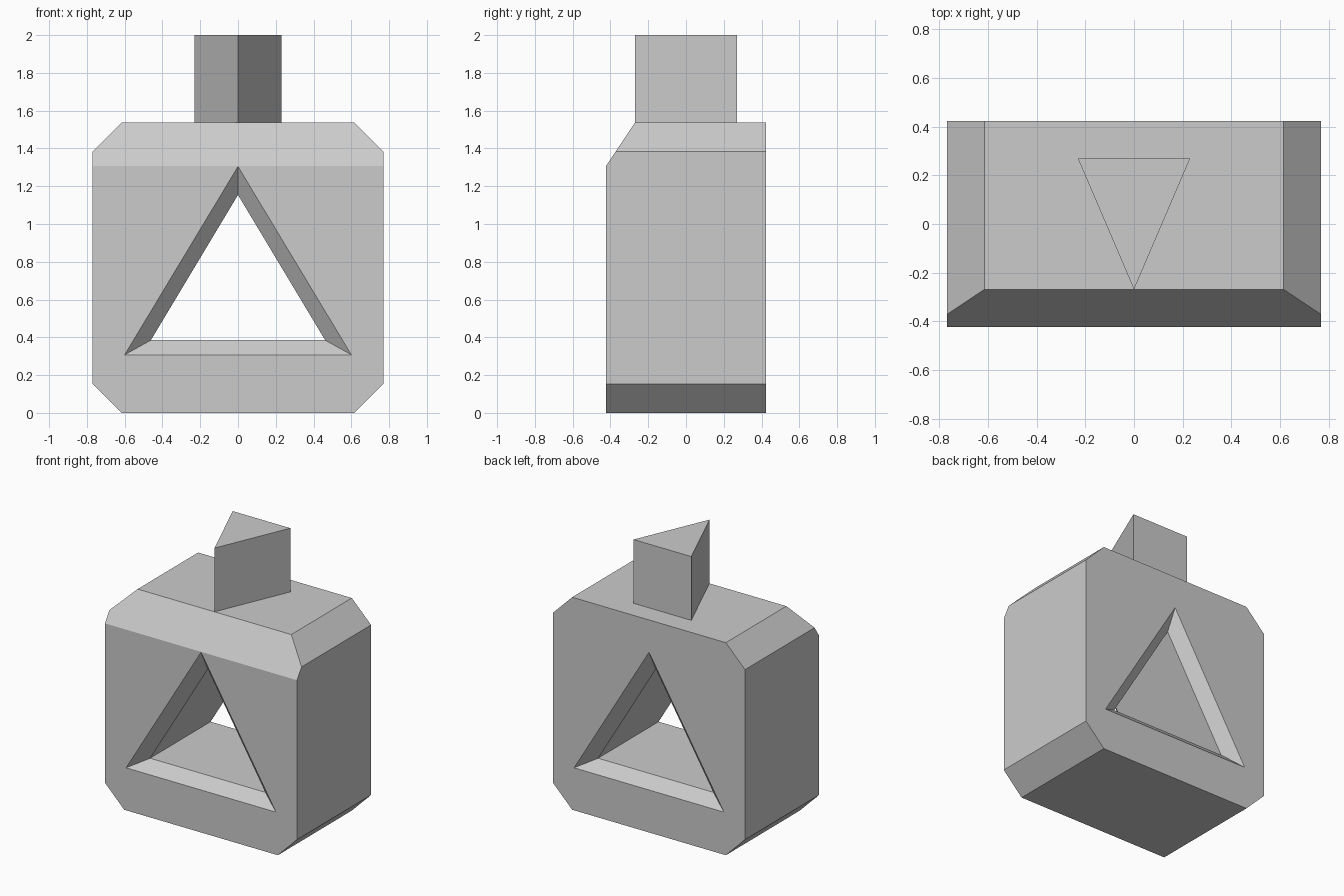
import bpy
import bmesh
from mathutils import Vector

U = 2 / 26            # design unit: the whole model is 26 units tall
D = 5.5               # half depth in units

cube = bpy.data.objects.get("Cube")
if cube:
    bpy.data.objects.remove(cube, do_unlink=True)

grey = bpy.data.materials.new("plain grey")
grey.use_nodes = True
grey.diffuse_color = (0.6, 0.6, 0.6, 1)
grey.node_tree.nodes["Principled BSDF"].inputs["Base Color"].default_value = grey.diffuse_color


def loft(bm, rings):
    """Join equal-sized rings of points into a closed solid."""
    loops = [[bm.verts.new(Vector(p) * U) for p in ring] for ring in rings]
    n = len(loops[0])
    for a, b in zip(loops, loops[1:]):
        for i in range(n):
            j = (i + 1) % n
            bm.faces.new((a[i], a[j], b[j], b[i]))
    bm.faces.new(loops[0])
    bm.faces.new(loops[-1])
    bmesh.ops.recalc_face_normals(bm, faces=bm.faces)


def finish(bm, name):
    mesh = bpy.data.meshes.new(name)
    bm.to_mesh(mesh)
    bm.free()
    mesh.materials.append(grey)
    obj = bpy.data.objects.new(name, mesh)
    bpy.context.collection.objects.link(obj)
    return obj


# Body: octagonal outline run through the depth
right_half = [(8, 0), (10, 2), (10, 18), (8, 20)]
outline = right_half + [(-x, z) for x, z in reversed(right_half)]
bm = bmesh.new()
loft(bm, [[(x, y, z) for x, z in outline] for y in (-D, D)])

# Sloped shoulder along the front top edge
cut = bmesh.ops.bisect_plane(
    bm, geom=bm.verts[:] + bm.edges[:] + bm.faces[:],
    plane_co=Vector((0, -D, 17)) * U, plane_no=(0, -3, 2), clear_outer=True)
edges = [e for e in cut["geom_cut"] if isinstance(e, bmesh.types.BMEdge)]
bmesh.ops.contextual_create(bm, geom=edges)
bmesh.ops.recalc_face_normals(bm, faces=bm.faces)
body = finish(bm, "body")


# Triangular through-hole, flared by a bevel at front and back
def triangle(y, half, low, high):
    return [(-half, y, low), (half, y, low), (0, y, high)]


outer, inner = (7.8, 4, 16.96), (6, 5, 15)
bm = bmesh.new()
loft(bm, [triangle(y, *size) for y, size in (
    (-D - 1, outer), (-D, outer), (1 - D, inner),
    (D - 1, inner), (D, outer), (D + 1, outer))])
cutter = finish(bm, "hole_cutter")
cutter.hide_render = True

hole = body.modifiers.new("triangular hole", 'BOOLEAN')
hole.operation = 'DIFFERENCE'
hole.solver = 'EXACT'
hole.object = cutter
bpy.context.view_layer.objects.active = body
bpy.ops.object.modifier_apply(modifier=hole.name)
bpy.data.objects.remove(cutter, do_unlink=True)

# Neck: triangular post with its point to the front
bm = bmesh.new()
loft(bm, [[(0, -3.5, z), (3, 3.5, z), (-3, 3.5, z)] for z in (20, 26)])
finish(bm, "neck")
